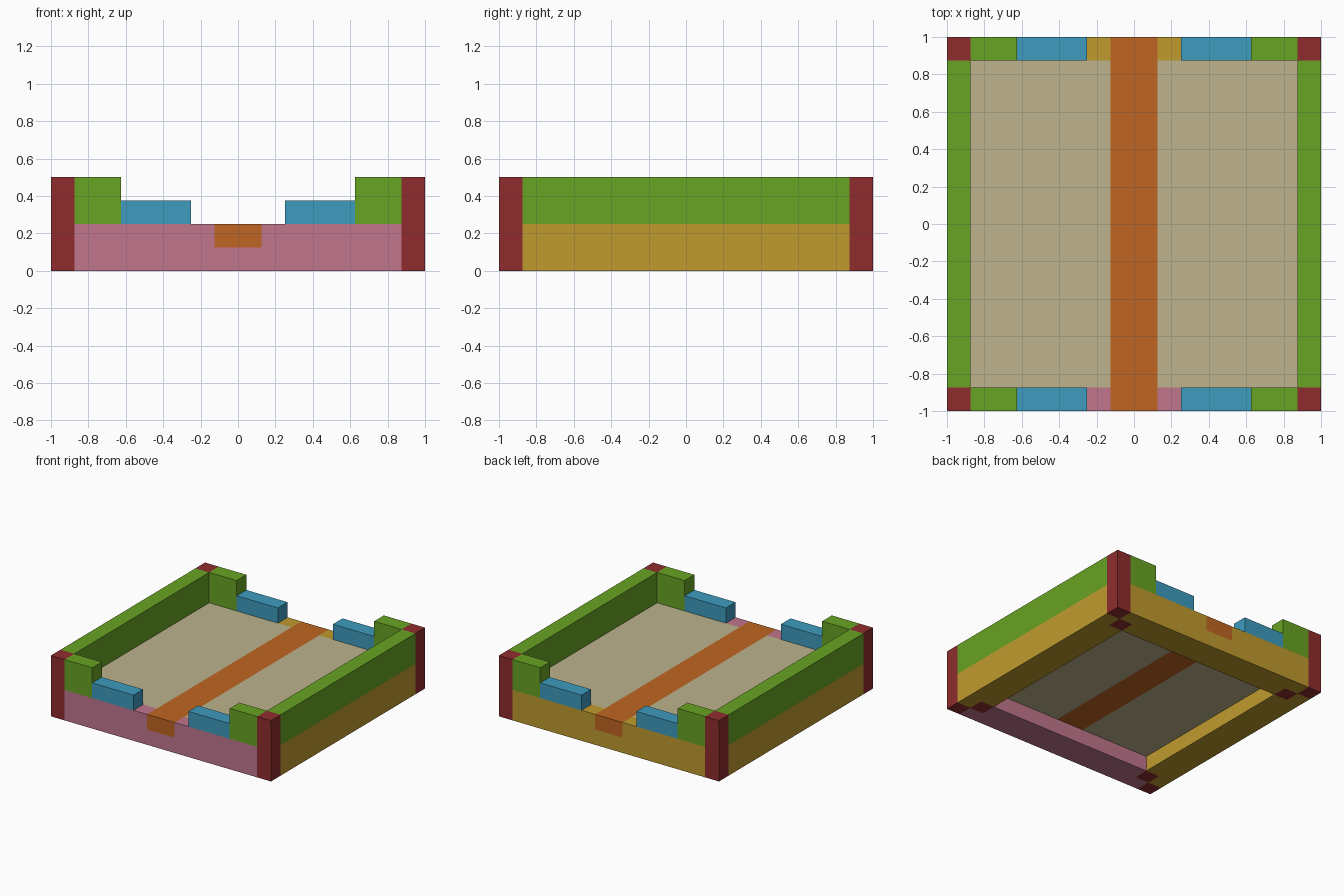
import bpy
import bmesh

if "Cube" in bpy.data.objects:
    bpy.data.objects.remove(bpy.data.objects["Cube"], do_unlink=True)

U = 0.125  # one block


def material(name, rgb):
    """Make a flat material from display colour values."""
    col = [((c / 255 + 0.055) / 1.055) ** 2.4 for c in rgb] + [1.0]
    m = bpy.data.materials.new(name)
    m.use_nodes = True
    m.diffuse_color = col
    m.node_tree.nodes["Principled BSDF"].inputs["Base Color"].default_value = col
    return m


red = material("dark red", (143, 44, 45))
green = material("green", (104, 163, 35))
blue = material("blue", (61, 155, 191))
gold = material("gold", (191, 155, 45))
pink = material("pink", (193, 118, 141))
orange = material("orange", (191, 101, 34))
beige = material("beige", (189, 179, 141))


def block(name, mat, x, y, z):
    """Box between (low, high) limits given in blocks."""
    bm = bmesh.new()
    bmesh.ops.create_cube(bm, size=1)
    for v in bm.verts:
        for i, (lo, hi) in enumerate((x, y, z)):
            v.co[i] = (hi if v.co[i] > 0 else lo) * U
    mesh = bpy.data.meshes.new(name)
    bm.to_mesh(mesh)
    bm.free()
    mesh.materials.append(mat)
    bpy.context.collection.objects.link(bpy.data.objects.new(name, mesh))


def span(sign, a, b):
    """Limits mirrored to the chosen side."""
    return (a, b) if sign > 0 else (-b, -a)


# Central strip running through both end walls
block("centre_strip", orange, (-1, 1), (-8, 8), (1, 2))

for sx, side in ((1, "left"), (-1, "right")):
    # Floor half, side base, lip under the floor, and side wall
    block(f"{side}_floor", beige, span(sx, 1, 7), (-7, 7), (1, 2))
    block(f"{side}_base", gold, span(sx, 7, 8), (-7, 7), (0, 2))
    block(f"{side}_lip", gold, span(sx, 6, 7), (-6, 6), (0, 1))
    block(f"{side}_wall", green, span(sx, 7, 8), (-7, 7), (2, 4))

for sy, end, mat in ((-1, "front", pink), (1, "back", gold)):
    outer, inner = span(sy, 7, 8), span(sy, 6, 7)
    # End base below the strip, and its lip
    block(f"{end}_base", mat, (-7, 7), outer, (0, 1))
    block(f"{end}_lip", mat, (-6, 6), inner, (0, 1))
    for sx, side in ((1, "left"), (-1, "right")):
        tag = f"{end}_{side}"
        block(f"{tag}_upper_base", mat, span(sx, 1, 7), outer, (1, 2))
        # Stepped end wall
        block(f"{tag}_high_step", green, span(sx, 5, 7), outer, (2, 4))
        block(f"{tag}_low_step", blue, span(sx, 2, 5), outer, (2, 3))
        # Corner post and the foot inside it
        block(f"{tag}_post", red, span(sx, 7, 8), outer, (0, 4))
        block(f"{tag}_foot", red, span(sx, 6, 7), inner, (0, 1))
